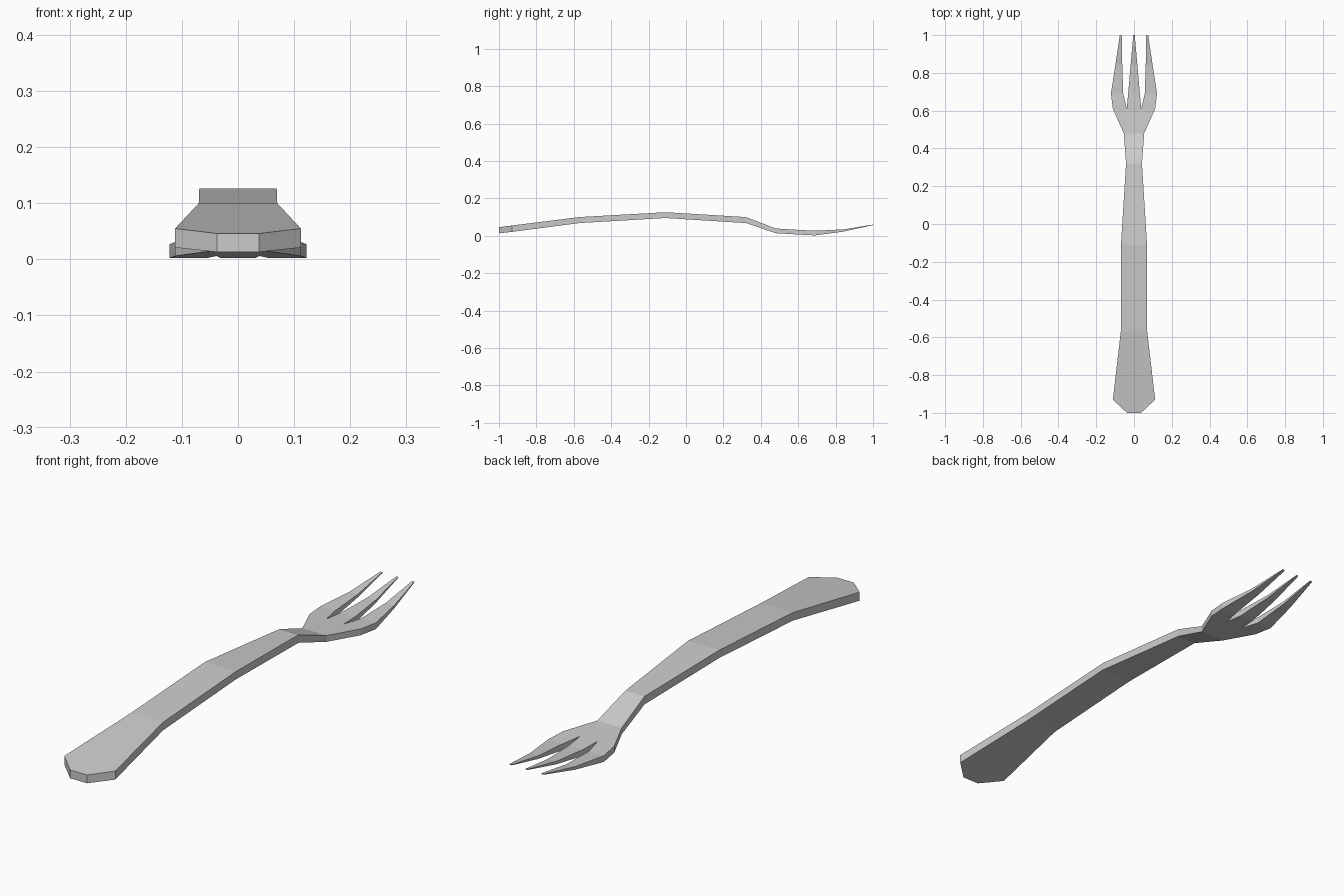
import bpy, bmesh

if "Cube" in bpy.data.objects:
    bpy.data.objects.remove(bpy.data.objects["Cube"])

# Side profile: y -> (bottom z, top z)
profile = {-1.0: (.013, .046), -.93: (.021, .055), -.57: (.068, .100),
           -.11: (.095, .126), .32: (.068, .100), .48: (.014, .039),
           .61: (.006, .031), .69: (.002, .027), .84: (.022, .034),
           1.0: (.057, .060)}

# Right half of the plan, as strips of (y, inner x, outer x)
handle = [(-1.0, 0, .037), (-.93, 0, .112), (-.57, 0, .07), (-.11, 0, .069),
          (.32, 0, .042), (.48, 0, .054)]
middle_tine = [(.61, 0, .038), (.69, 0, .031), (.84, 0, .018), (1.0, 0, .004)]
outer_tine = [(.61, .038, .112), (.69, .057, .122), (.84, .062, .099),
              (1.0, .065, .075)]

bm = bmesh.new()
cache = {}


def vert(x, y, side):
    key = (x, y, side)
    if key not in cache:
        cache[key] = bm.verts.new((x, y, profile[y][side]))
    return cache[key]


# Collect plan faces, counter-clockwise seen from above
plan = []
for strip in (handle, middle_tine, outer_tine):
    for (y0, a0, b0), (y1, a1, b1) in zip(strip, strip[1:]):
        plan.append([(a0, y0), (b0, y0), (b1, y1), (a1, y1)])
# Palm joining the neck to the tines
plan.append([(0, .48), (.054, .48), (.038, .61), (0, .61)])
plan.append([(.054, .48), (.112, .61), (.038, .61)])

# Top and bottom skins, then walls on the open edges
edges = set()
for loop in plan:
    bm.faces.new([vert(x, y, 1) for x, y in loop])
    bm.faces.new([vert(x, y, 0) for x, y in reversed(loop)])
    edges.update(zip(loop, loop[1:] + loop[:1]))
for p, q in edges:
    if (q, p) not in edges and (p[0] > 0 or q[0] > 0):
        bm.faces.new([vert(*p, 0), vert(*q, 0), vert(*q, 1), vert(*p, 1)])

bmesh.ops.recalc_face_normals(bm, faces=bm.faces)
mesh = bpy.data.meshes.new("fork")
bm.to_mesh(mesh)
bm.free()
fork = bpy.data.objects.new("fork", mesh)
bpy.context.collection.objects.link(fork)

# Mirror to the left half
mirror = fork.modifiers.new("mirror", 'MIRROR')
mirror.use_clip = True
